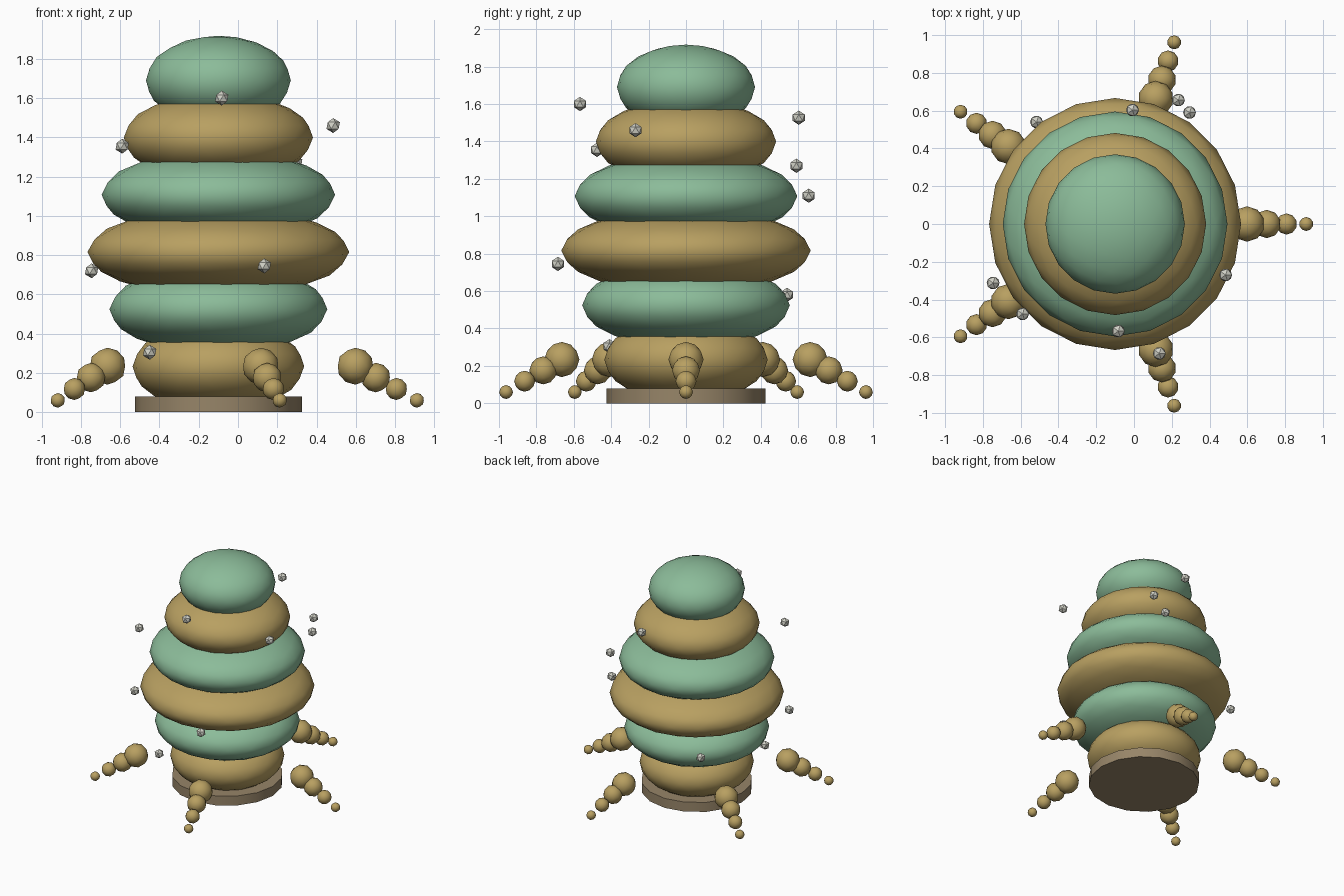
import bpy
import math

cube = bpy.data.objects.get("Cube")
if cube:
    bpy.data.objects.remove(cube, do_unlink=True)

AXIS_X = -0.1  # the body stands slightly to one side of the centre


def material(name, rgb):
    mat = bpy.data.materials.new(name)
    mat.use_nodes = True
    colour = (*rgb, 1.0)
    mat.diffuse_color = colour
    bsdf = next(n for n in mat.node_tree.nodes if n.type == "BSDF_PRINCIPLED")
    bsdf.inputs["Base Color"].default_value = colour
    bsdf.inputs["Roughness"].default_value = 0.7
    return mat


green = material("soft green", (0.26, 0.50, 0.32))
ochre = material("ochre", (0.48, 0.35, 0.12))
brown = material("dull brown", (0.31, 0.235, 0.14))
pale = material("pale grey", (0.64, 0.64, 0.57))


def ball(name, location, radius, detail, mat, height=None, smooth=True):
    """Geodesic ball, optionally squashed to a given half height."""
    bpy.ops.mesh.primitive_ico_sphere_add(
        subdivisions=detail, radius=1, location=location)
    obj = bpy.context.object
    obj.name = name
    obj.scale = (radius, radius, height or radius)
    bpy.ops.object.transform_apply(location=False, rotation=False, scale=True)
    obj.data.materials.append(mat)
    if smooth:
        bpy.ops.object.shade_smooth()
    return obj


# Flat round foot
bpy.ops.mesh.primitive_cylinder_add(
    vertices=16, radius=0.426, depth=0.08, location=(AXIS_X, 0, 0.04))
base = bpy.context.object
base.name = "base"
base.data.materials.append(brown)
bpy.ops.object.shade_smooth_by_angle(angle=math.radians(30))

# Stacked body segments in alternating colours
for i, radius in enumerate((0.437, 0.555, 0.667, 0.595, 0.482, 0.369)):
    ball(f"body_segment_{i + 1}", (AXIS_X, 0, 0.233 + 0.2915 * i), radius, 3,
         green if i % 2 else ochre, height=0.227)

# Five legs, each a row of shrinking balls sloping down and outwards
for leg in range(5):
    angle = math.tau * leg / 5
    for j in range(4):
        reach = 0.698 + 0.1045 * j
        ball(f"leg_{leg + 1}_ball_{j + 1}",
             (AXIS_X + reach * math.cos(angle), reach * math.sin(angle),
              0.234 - 0.058 * j),
             0.094 - 0.019 * j, 2, ochre)

# Faceted beads floating around the body
beads = [
    (-0.45, -0.41, 0.305), (-0.516, 0.54, 0.58), (-0.746, -0.312, 0.72),
    (0.134, -0.685, 0.745), (0.235, 0.656, 1.11), (0.294, 0.59, 1.27),
    (-0.59, -0.476, 1.355), (0.485, -0.27, 1.46), (-0.008, 0.603, 1.527),
    (-0.083, -0.567, 1.60),
]
for i, place in enumerate(beads):
    ball(f"bead_{i + 1}", place, 0.038, 1, pale, smooth=False)
